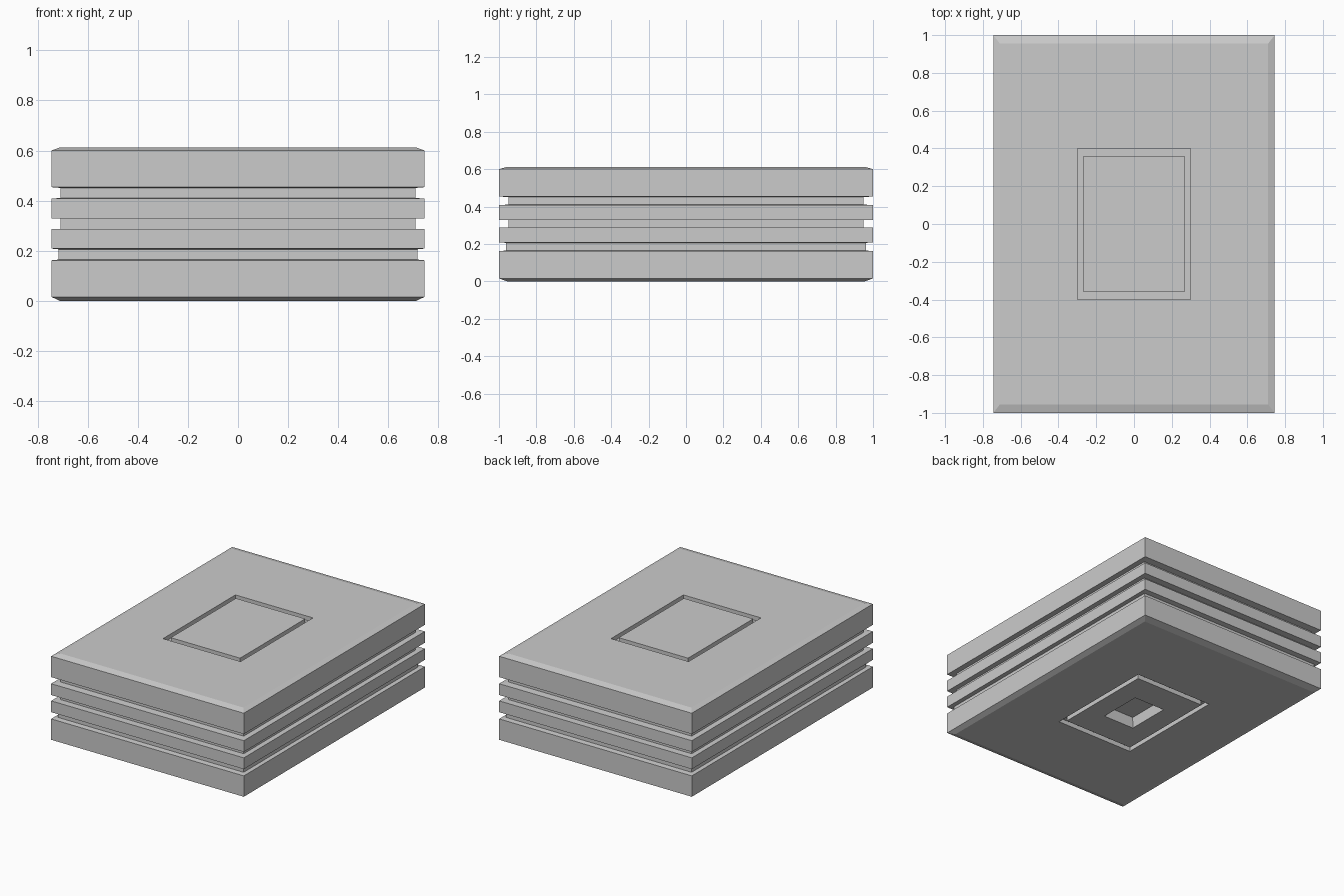
import bpy
import bmesh

if "Cube" in bpy.data.objects:
    bpy.data.objects.remove(bpy.data.objects["Cube"])

W, D, H = 0.745, 1.0, 0.613      # half width, half depth, height
LIP = 0.003                      # slight slope on the groove walls


def panel_outline(z, inward):
    """Recessed rectangular channel in the top or bottom face, outside to inside."""
    return [(0.30, 0.40, z), (0.30, 0.40, z + inward),
            (0.268, 0.36, z + inward), (0.268, 0.36, z)]


def side_groove(z0, z1, depth_x, depth_y, lip):
    """Groove running round all four sides."""
    return [(W, D, z0 - lip), (W - depth_x, D - depth_y, z0),
            (W - depth_x, D - depth_y, z1), (W, D, z1 + lip)]


def loft(name, rings):
    """Join nested rectangles (half x, half y, z) into one closed solid."""
    bm = bmesh.new()
    loops = [[bm.verts.new((sx * x, sy * y, z))
              for sx, sy in ((-1, -1), (1, -1), (1, 1), (-1, 1))]
             for x, y, z in rings]
    for a, b in zip(loops, loops[1:]):
        for i in range(4):
            j = (i + 1) % 4
            bm.faces.new((a[i], a[j], b[j], b[i]))
    bm.faces.new(loops[0][::-1])
    bm.faces.new(loops[-1])
    bmesh.ops.recalc_face_normals(bm, faces=bm.faces)
    mesh = bpy.data.meshes.new(name)
    bm.to_mesh(mesh)
    bm.free()
    obj = bpy.data.objects.new(name, mesh)
    bpy.context.collection.objects.link(obj)
    return obj


# Underside pocket and channel
rings = [(0.115, 0.15, 0.075), (0.12, 0.155, 0.0)]
rings += panel_outline(0.0, 0.03)[::-1]
# Bottom chamfer
rings += [(0.71, 0.955, 0.0), (W, D, 0.016)]
# Three grooves between the four slabs
rings += side_groove(0.165, 0.206, 0.028, 0.038, LIP)
rings += side_groove(0.288, 0.329, 0.036, 0.05, 0.0)
rings += side_groove(0.411, 0.451, 0.036, 0.05, LIP)
# Top chamfer and channel
rings += [(W, D, 0.60), (0.71, 0.955, H)]
rings += panel_outline(H, -0.03)

loft("grooved_block", rings)
